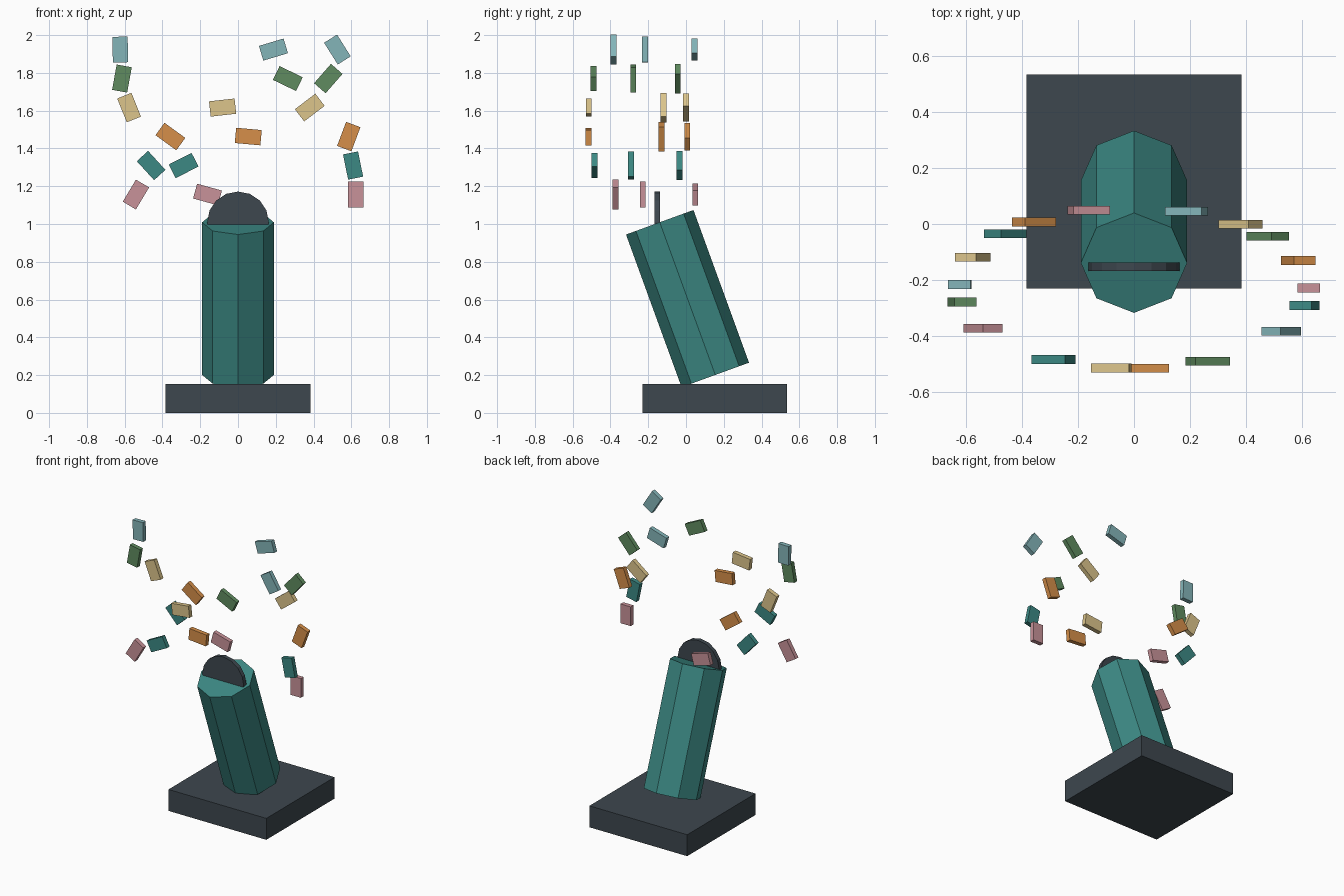
import bpy
from math import sin, cos, radians, pi

if "Cube" in bpy.data.objects:
    bpy.data.objects.remove(bpy.data.objects["Cube"])


def material(name, rgb):
    m = bpy.data.materials.new(name)
    m.diffuse_color = (*rgb, 1)
    m.use_nodes = True
    m.node_tree.nodes["Principled BSDF"].inputs["Base Color"].default_value = m.diffuse_color
    return m


slate = material("slate", (0.047, 0.063, 0.077))
teal = material("teal", (0.045, 0.25, 0.23))
layer_mats = [
    material("pink", (0.58, 0.29, 0.32)),
    teal,
    material("orange", (0.67, 0.275, 0.067)),
    material("tan", (0.72, 0.56, 0.26)),
    material("green", (0.115, 0.26, 0.115)),
    material("pale_blue", (0.23, 0.46, 0.485)),
]


def finish(name, mat):
    ob = bpy.context.object
    ob.name = name
    ob.data.materials.append(mat)
    return ob


def box(name, size, loc, mat, rot=(0, 0, 0)):
    bpy.ops.mesh.primitive_cube_add(size=1, location=loc, rotation=rot)
    ob = finish(name, mat)
    ob.scale = size
    return ob


def prism(name, sides, radius, depth, loc, rot, mat):
    bpy.ops.mesh.primitive_cylinder_add(vertices=sides, radius=radius, depth=depth,
                                        location=loc, rotation=rot)
    return finish(name, mat)


# Square base slab
box("base", (0.768, 0.766, 0.152), (0, 0.152, 0.076), slate)

# Octagonal barrel leaning to the front
prism("barrel", 8, 0.19, 0.86, (0, 0.008, 0.605), (radians(20), 0, 0), teal)

# Thin upright disc sunk into the muzzle
prism("muzzle_disc", 16, 0.163, 0.03, (0, -0.153, 1.009), (pi / 2, 0, 0), slate)

# Confetti: golden-angle spread on an ellipse, six coloured layers, steady spin
for i in range(18):
    a = radians(137.5 * i)
    loc = (0.624 * cos(a), -0.229 + 0.288 * sin(a), 1.156 + 0.1535 * (i % 6))
    box(f"confetti_{i + 1}", (0.081, 0.031, 0.136), loc, layer_mats[i % 6],
        (0, -radians(42.43 * i), 0))
